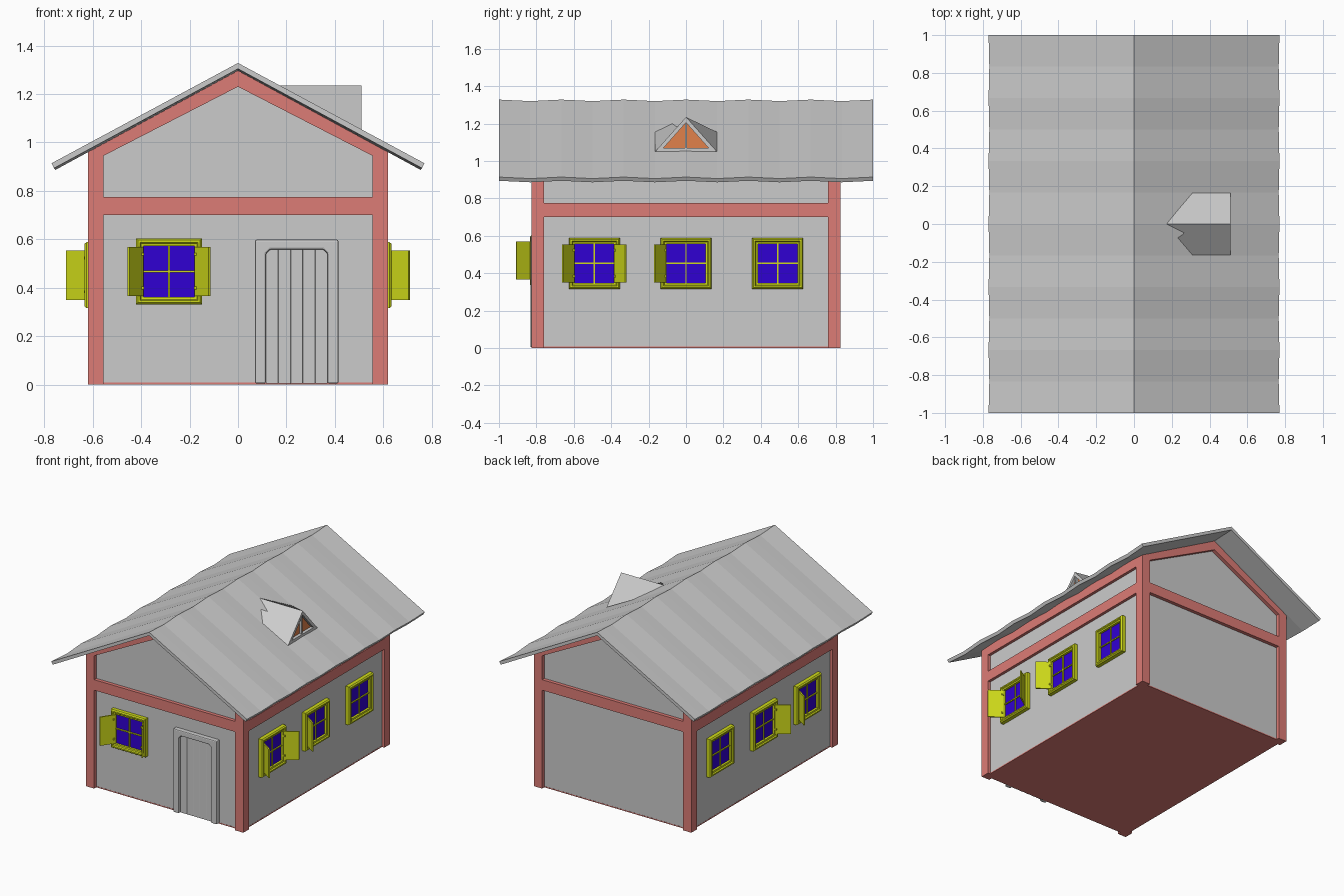
import bpy, bmesh, math

if "Cube" in bpy.data.objects:
    bpy.data.objects.remove(bpy.data.objects["Cube"])


def material(name, rgb):
    m = bpy.data.materials.new(name)
    m.diffuse_color = (*rgb, 1)
    m.use_nodes = True
    m.node_tree.nodes["Principled BSDF"].inputs["Base Color"].default_value = m.diffuse_color
    return m


RED = material("red_timber", (0.72, 0.20, 0.18))
YELLOW = material("yellow_paint", (0.62, 0.70, 0.01))
BLUE = material("blue_glass", (0.03, 0.0, 0.65))
ORANGE = material("orange_glass", (0.75, 0.22, 0.07))


def loft(name, rings, mat=None, caps=True, bevel=0):
    """Join successive closed rings of points into one flat-shaded object."""
    bm = bmesh.new()
    vs = [[bm.verts.new(p) for p in ring] for ring in rings]
    for a, b in zip(vs, vs[1:]):
        for i in range(len(a)):
            j = (i + 1) % len(a)
            bm.faces.new((a[i], a[j], b[j], b[i]))
    if caps:
        bm.faces.new(vs[0])
        bm.faces.new(vs[-1])
    bmesh.ops.recalc_face_normals(bm, faces=bm.faces)
    me = bpy.data.meshes.new(name)
    bm.to_mesh(me)
    bm.free()
    ob = bpy.data.objects.new(name, me)
    bpy.context.collection.objects.link(ob)
    if mat:
        me.materials.append(mat)
    if bevel:
        mod = ob.modifiers.new("bevel", 'BEVEL')
        mod.width, mod.segments = bevel, 2
    return ob


def prism(name, pts, y0, y1, mat=None, bevel=0):
    """Extrude an (x, z) profile along y."""
    return loft(name, [[(x, y, z) for x, z in pts] for y in (y0, y1)], mat, bevel=bevel)


def rect(a0, b0, a1, b1):
    return [(a0, b0), (a1, b0), (a1, b1), (a0, b1)]


def box(name, lo, hi, mat=None, bevel=0, place=lambda *p: p):
    rings = [[place(x, y, z) for x, z in rect(lo[0], lo[2], hi[0], hi[2])]
             for y in (lo[1], hi[1])]
    return loft(name, rings, mat, bevel=bevel)


# Walls and floor
WX, WY = 0.60, 0.80
prism("walls", [(-WX, 0.005), (WX, 0.005), (WX, 0.975), (0, 1.299), (-WX, 0.975)], -WY, WY)
box("floor", (-WX - 0.001, -WY - 0.001, 0), (WX + 0.001, WY + 0.001, 0.008), RED)

# Timber frame: posts and rafters on both gables, beams all round
for s in (-1, 1):
    y0, y1 = s * 0.76, s * 0.825
    for m in (-1, 1):
        prism("corner_post", [(m * x, z) for x, z in
              [(0.62, 0), (0.62, 0.967), (0.555, 1.002), (0.555, 0)]], y0, y1, RED)
        prism("rafter", [(m * x, z) for x, z in
              [(0.555, 0.945), (0.555, 1.002), (0, 1.303), (0, 1.23)]], y0, y1, RED)
    box("gable_beam", (-0.555, y0, 0.70), (0.555, y1, 0.775), RED)
    for name, z0, z1 in (("side_beam", 0.70, 0.775), ("top_beam", 0.90, 0.967)):
        box(name, (s * 0.555, -0.76, z0), (s * 0.62, 0.76, z1), RED)

# Gently waved roof sheet
rings = []
for i in range(25):
    y = -1 + i / 12
    d = 0.004 * math.cos(2 * math.pi * 3 * y)
    right, left = 0.768 + d / 2, -0.768 - d / 2
    rings.append([(left, y, 0.910 + d), (0, y, 1.324 + d), (right, y, 0.910 + d),
                  (right - 0.011, y, 0.890 + d), (0, y, 1.300 + d), (left + 0.011, y, 0.890 + d)])
loft("roof", rings)

# Dormer with recessed triangular window
H = 0.165
loft("dormer", [
    [(0.17, 0, 1.235), (0.31, -H, 1.155), (0.31, H, 1.155)],
    [(0.51, 0, 1.235), (0.51, -H, 1.05), (0.51, H, 1.05)],
    [(0.51, 0, 1.205), (0.51, -0.12, 1.07), (0.51, 0.12, 1.07)],
    [(0.485, 0, 1.205), (0.485, -0.12, 1.07), (0.485, 0.12, 1.07)]])
loft("dormer_glass", [[(x, 0, 1.205), (x, -0.12, 1.07), (x, 0.12, 1.07)]
                      for x in (0.484, 0.488)], ORANGE)
box("dormer_mullion", (0.485, -0.005, 1.07), (0.503, 0.005, 1.20))


def window(place, shutters):
    """Window in local (along wall, out of wall, up from centre) coordinates."""
    steps = [(0.136, -0.005), (0.136, 0.026), (0.129, 0.034), (0.120, 0.034),
             (0.115, 0.026), (0.105, 0.024), (0.105, -0.005)]
    loft("window_frame", [[place(u * h, w, v * h) for u, v in rect(-1, -1, 1, 1)]
                          for h, w in steps], YELLOW, caps=False)
    box("window_glass", (-0.106, -0.004, -0.106), (0.106, 0.008, 0.106), BLUE, place=place)
    for a, b in ((0.004, 0.105), (0.105, 0.004)):
        box("glazing_bar", (-a, 0.006, -b), (a, 0.016, b), YELLOW, place=place)
    # Half-open shutters with small hinges
    for s in shutters:
        plan = [(0.106, 0.026), (0.164, 0.110), (0.172, 0.105), (0.114, 0.021)]
        loft("shutter", [[place(s * u, w, z) for u, w in plan]
                         for z in (-0.102, 0.102)], YELLOW)
        for z in (-0.075, 0.065):
            box("hinge", (s * 0.104, 0.022, z), (s * 0.116, 0.037, z + 0.012),
                YELLOW, place=place)


# Front window, then three on each side
window(lambda u, w, z: (u - 0.285, -WY - w, z + 0.467), (-1, 1))
for side, sets in ((1, ((-1, 1), (-1,), ())), (-1, ((1,), (-1,), ()))):
    for cy, shutters in zip((-0.49, 0, 0.49), sets):
        window(lambda u, w, z: (side * (WX + w), u + cy, z + 0.452), shutters)

# Door surround and planks
prism("door_frame", [(0.07, 0.004), (0.07, 0.598), (0.415, 0.598), (0.415, 0.004),
                     (0.37, 0.004), (0.37, 0.54), (0.352, 0.558), (0.133, 0.558),
                     (0.115, 0.54), (0.115, 0.004)], -WY + 0.005, -0.832, bevel=0.007)
for i in range(5):
    x = 0.115 + i * 0.051
    box("door_plank", (x, -0.812, 0.004), (x + 0.051, -WY + 0.005, 0.56), bevel=0.003)
